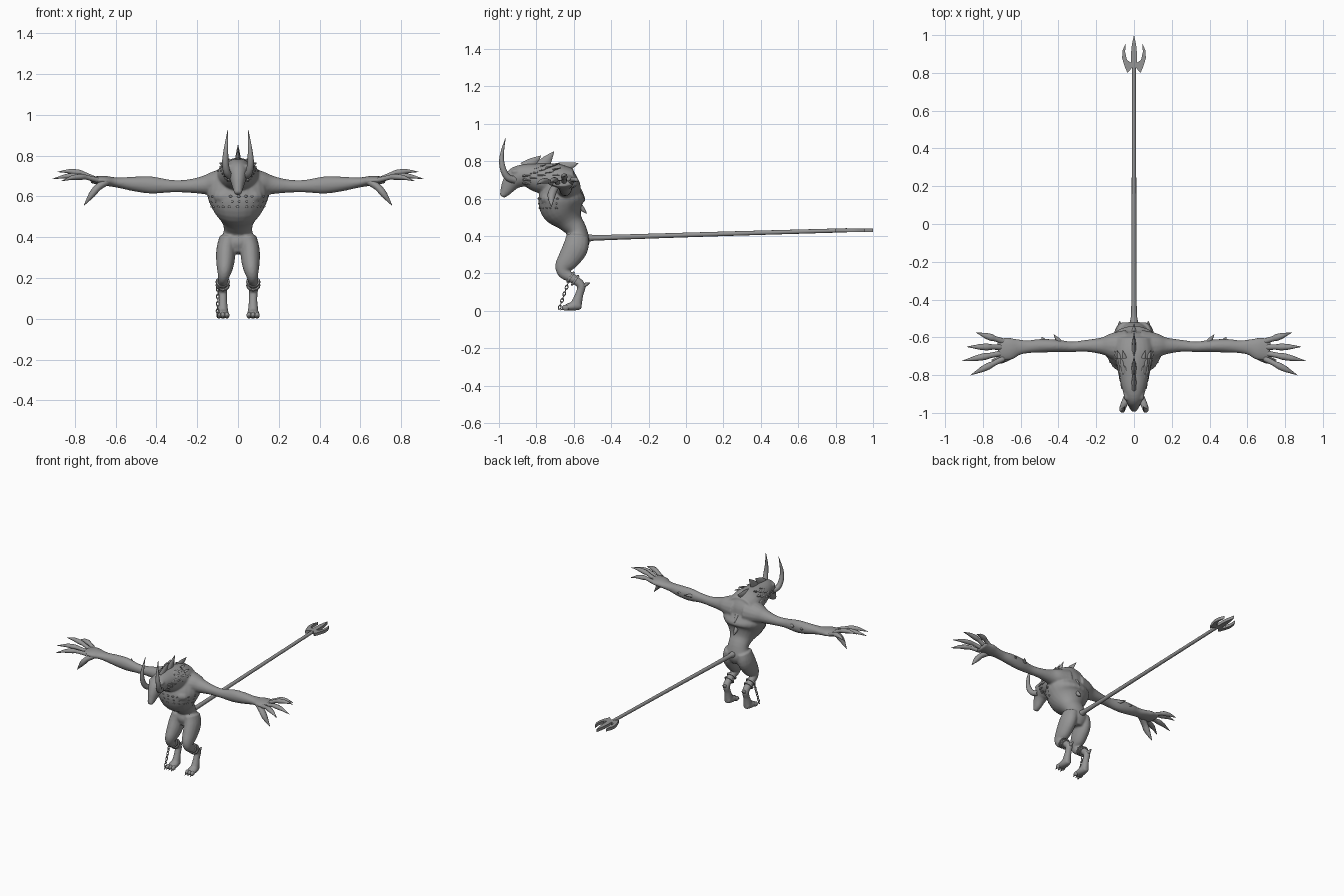
import bpy, bmesh, math, random
from mathutils import Vector, Matrix

random.seed(4)
if "Cube" in bpy.data.objects:
    bpy.data.objects.remove(bpy.data.objects["Cube"], do_unlink=True)

grey = bpy.data.materials.new("stone grey")
grey.use_nodes = True
grey.diffuse_color = (.3, .3, .3, 1)
grey.node_tree.nodes["Principled BSDF"].inputs["Base Color"].default_value = grey.diffuse_color
X_AXIS, Y_AXIS = Vector((1, 0, 0)), Vector((0, 1, 0))


def finish(name, bm, angle=60):
    """Turn a bmesh into a smooth shaded object."""
    bmesh.ops.recalc_face_normals(bm, faces=bm.faces)
    mesh = bpy.data.meshes.new(name)
    bm.to_mesh(mesh)
    bm.free()
    mesh.materials.append(grey)
    obj = bpy.data.objects.new(name, mesh)
    bpy.context.collection.objects.link(obj)
    bpy.ops.object.select_all(action="DESELECT")
    obj.select_set(True)
    bpy.context.view_layer.objects.active = obj
    bpy.ops.object.shade_smooth_by_angle(angle=math.radians(angle))
    return obj


def smooth_path(points, steps):
    """Catmull-Rom interpolation of position and radii together."""
    if steps == 1:
        return points
    result = []
    last = len(points) - 1
    for i in range(last):
        a, b, c, d = (points[max(0, min(last, i + k))] for k in (-1, 0, 1, 2))
        for s in range(steps):
            t = s / steps
            result.append([
                q + t * ((r - p) / 2 + t * (p - 2.5 * q + 2 * r - w / 2
                         + t * (1.5 * (q - r) + (w - p) / 2)))
                for p, q, r, w in zip(a, b, c, d)])
    return result + [points[-1]]


def tube(bm, points, side=X_AXIS, sides=16, steps=4, mirror=False):
    """Loft ellipses along points (x, y, z, radius along side, other radius)."""
    path = smooth_path(points, steps)
    for flip in ((1, -1) if mirror else (1,)):
        rings = []
        for i, (x, y, z, ra, rb) in enumerate(path):
            before, after = path[max(0, i - 1)], path[min(len(path) - 1, i + 1)]
            along = (Vector(after[:3]) - Vector(before[:3])).normalized()
            u = (side - along * side.dot(along)).normalized()
            v = along.cross(u)
            ring = []
            for k in range(sides):
                a = math.tau * k / sides
                p = Vector((x, y, z)) + u * max(ra, .001) * math.cos(a) + v * max(rb, .001) * math.sin(a)
                p.x *= flip
                ring.append(bm.verts.new(p))
            rings.append(ring)
        for lower, upper in zip(rings, rings[1:]):
            for k in range(sides):
                n = (k + 1) % sides
                bm.faces.new((lower[k], lower[n], upper[n], upper[k]))
        bm.faces.new(rings[0])
        bm.faces.new(rings[-1])


def spike(bm, base, tip, ra, rb, side=X_AXIS, mirror=False, sides=8):
    """Tapered thorn with a slightly swollen middle."""
    middle = Vector(base).lerp(Vector(tip), .5)
    tube(bm, [(*base, ra, rb), (*middle, ra * .65, rb * .65), (*tip, .001, .001)],
         side, sides, 2, mirror)


def ball(bm, centre, size):
    matrix = Matrix.Translation(centre) @ Matrix.Diagonal((*size, 1))
    bmesh.ops.create_uvsphere(bm, u_segments=12, v_segments=8, radius=1, matrix=matrix)


def link(bm, centre, radius, thick, rotation, stretch=1):
    """Ring used for cuffs and chain links."""
    grid = []
    for i in range(16):
        a = math.tau * i / 16
        row = []
        for k in range(6):
            b = math.tau * k / 6
            r = radius + thick * math.cos(b)
            p = Vector((r * math.cos(a), r * math.sin(a) * stretch, thick * math.sin(b)))
            row.append(bm.verts.new(Vector(centre) + rotation @ p))
        grid.append(row)
    for i in range(16):
        for k in range(6):
            j, n = (i + 1) % 16, (k + 1) % 6
            bm.faces.new((grid[i][k], grid[j][k], grid[j][n], grid[i][n]))


# Body: torso, neck, head, legs and arms fused into one skin
bm = bmesh.new()
torso = [(-.585, .32, .045, .045), (-.58, .37, .085, .065), (-.585, .43, .07, .055),
         (-.62, .48, .08, .07), (-.655, .54, .125, .115), (-.665, .6, .15, .125),
         (-.66, .66, .14, .1), (-.645, .71, .11, .075), (-.635, .76, .05, .03)]
tube(bm, [(0, *p) for p in torso], sides=24)
head = [(-.6, .7, .09, .06), (-.68, .7, .105, .085), (-.78, .71, .085, .08),
        (-.86, .725, .066, .06), (-.91, .71, .052, .058), (-.94, .68, .038, .045),
        (-.965, .64, .026, .03), (-.985, .612, .017, .014)]
tube(bm, [(0, *p) for p in head], sides=24)
leg = [(.045, -.58, .4, .045, .06), (.058, -.59, .34, .048, .068), (.062, -.625, .28, .045, .06),
       (.066, -.655, .235, .036, .046), (.072, -.65, .2, .027, .032),
       (.075, -.6, .17, .024, .025), (.075, -.56, .135, .023, .023),
       (.074, -.57, .09, .021, .022), (.074, -.585, .04, .026, .03)]
tube(bm, leg, mirror=True)
foot = [(.074, -.56, .03, .02, .022), (.074, -.6, .026, .03, .025), (.074, -.645, .018, .03, .016)]
tube(bm, foot, mirror=True)
arm = [(.05, -.65, .66, .09, .085), (.12, -.645, .66, .068, .062), (.17, -.645, .655, .045, .045),
       (.25, -.645, .65, .032, .032), (.33, -.65, .65, .028, .031), (.42, -.645, .655, .034, .042),
       (.5, -.645, .66, .036, .037), (.56, -.65, .665, .034, .029), (.61, -.652, .67, .042, .024),
       (.66, -.66, .677, .06, .024), (.72, -.665, .68, .056, .016)]
tube(bm, arm, side=Y_AXIS, mirror=True)
for flip in (1, -1):
    ball(bm, (flip * .04, -.91, .745), (.016, .025, .013))  # brow
    ball(bm, (flip * .055, -.56, .36), (.04, .04, .05))  # buttock
    ball(bm, (flip * .06, -.73, .6), (.065, .05, .04))  # pectoral
body = finish("body", bm)
remesh = body.modifiers.new("fuse", "REMESH")
remesh.mode = "VOXEL"
remesh.voxel_size = .006
remesh.use_smooth_shade = True
relax = body.modifiers.new("relax", "SMOOTH")
relax.factor, relax.iterations = .5, 6

# Clawed fingers and thumbs
bm = bmesh.new()
tips = [(.835, -.575, .69), (.885, -.65, .72), (.91, -.725, .685), (.865, -.8, .675)]
for i, tip in enumerate(tips):
    base = Vector((.69, -.622 - .03 * i, .68))
    path = []
    for t, r in ((0, .016), (.3, .014), (.45, .018), (.65, .015), (.75, .011), (1, .001)):
        p = base.lerp(Vector(tip), t)
        p.z += .018 * math.sin(math.pi * t)
        path.append((*p, r, r * .85))
    tube(bm, path, Y_AXIS, 10, 3, True)
tube(bm, [(.64, -.69, .675, .02, .02), (.685, -.71, .645, .022, .018),
          (.715, -.72, .61, .02, .017), (.755, -.72, .555, .001, .001)], Y_AXIS, 10, 3, True)
finish("fingers", bm)

# Toes with blunt claws
bm = bmesh.new()
for flip in (1, -1):
    for offset in (-.02, 0, .02):
        x = flip * .074 + offset
        ball(bm, (x, -.643, .017), (.012, .02, .016))
        spike(bm, (x, -.65, .014), (x, -.672, .004), .007, .007)
finish("toes", bm)

# Horns sweep forward, then up
bm = bmesh.new()
horn = [(.035, -.915, .7, .02), (.053, -.955, .715, .018), (.062, -.98, .765, .016),
        (.059, -.985, .83, .011), (.05, -.965, .925, .001)]
tube(bm, [(*p, p[3]) for p in horn], sides=12, mirror=True)
finish("horns", bm)

# Eyes
bm = bmesh.new()
for flip in (1, -1):
    ball(bm, (flip * .043, -.927, .717), (.009, .011, .008))
finish("eyes", bm)

# Crest along the spine
bm = bmesh.new()
for base, tip in (((-.86, .76), (-.775, .83)), ((-.78, .76), (-.705, .853)), ((-.69, .75), (-.575, .79)),
                  ((-.58, .65), (-.54, .6)), ((-.57, .56), (-.53, .52))):
    spike(bm, (0, *base), (0, *tip), .016, .04 if tip[1] > .7 else .018)
finish("spine_crest", bm)

# Mane of thorny scales around the neck
bm = bmesh.new()
for row in range(5):
    y = -.87 + .04 * row
    width, height = .062 + .008 * row, .055 + .007 * row
    for k in range(5):
        a = math.radians(35 + 24 * k + 12 * (row % 2))
        out = Vector((math.sin(a), 0, math.cos(a)))
        base = Vector((width * out.x, y, .716 + height * out.z)) - out * .006
        spike(bm, base, base + out * .017 + Y_AXIS * .04, .012, .008, mirror=True, sides=6)
finish("neck_scales", bm)

# Small scattered chest scales
bm = bmesh.new()
for row in range(3):
    for k in range(11):
        a = math.radians(-75 + 15 * k + random.uniform(-4, 4))
        z = .55 + .025 * row
        x, y = (.13 + .008 * row) * math.sin(a), -.662 - (.118 + .003 * row) * math.cos(a)
        ball(bm, (x, y, z), (.009, .008, .006))
finish("chest_scales", bm)

# Spurs at elbows and heels
bm = bmesh.new()
spike(bm, (.39, -.63, .66), (.425, -.585, .67), .016, .014, mirror=True)
spike(bm, (.47, -.625, .66), (.49, -.598, .665), .014, .012, mirror=True)
spike(bm, (.075, -.55, .135), (.075, -.513, .15), .016, .014, mirror=True)
finish("spurs", bm)

# Shin cuffs
bm = bmesh.new()
shin = Vector((0, .05, -.035)).to_track_quat("Z", "X").to_matrix()
for flip in (1, -1):
    for shift in (-.012, .012):
        link(bm, (flip * .075, -.605 + shift, .172 - shift * .7), .028, .007, shin)
finish("shin_cuffs", bm)

# Broken chain hanging from the right cuff
bm = bmesh.new()
start, end = Vector((-.098, -.62, .18)), Vector((-.1, -.675, .02))
hang = (end - start).to_track_quat("Y", "Z").to_matrix()
count = 10
for i in range(count):
    turn = Matrix.Rotation(math.pi / 2 * (i % 2), 3, "Y")
    link(bm, start.lerp(end, i / (count - 1)), .007, .0025, hang @ turn, 1.6)
finish("chain", bm)

# Long straight tail
bm = bmesh.new()
tube(bm, [(0, -.57, .385, .035, .035), (0, -.51, .39, .02, .018), (0, -.4, .393, .014, .014),
          (0, .2, .412, .012, .012), (0, .86, .431, .011, .011)], sides=12)
finish("tail", bm)

# Three-pronged blade on the tail tip
bm = bmesh.new()
half = [(.012, .825), (.035, .8), (.05, .835), (.063, .88), (.06, .92), (.044, .957),
        (.047, .91), (.037, .868), (.017, .855), (.014, .93), (.007, .97)]
outline = half + [(0, 1)] + [(-x, y) for x, y in reversed(half)]
face = bm.faces.new([bm.verts.new((x, y, .421)) for x, y in outline])
extruded = bmesh.ops.extrude_face_region(bm, geom=[face])
bmesh.ops.translate(bm, vec=(0, 0, .02),
                    verts=[v for v in extruded["geom"] if isinstance(v, bmesh.types.BMVert)])
finish("tail_trident", bm, 30)
